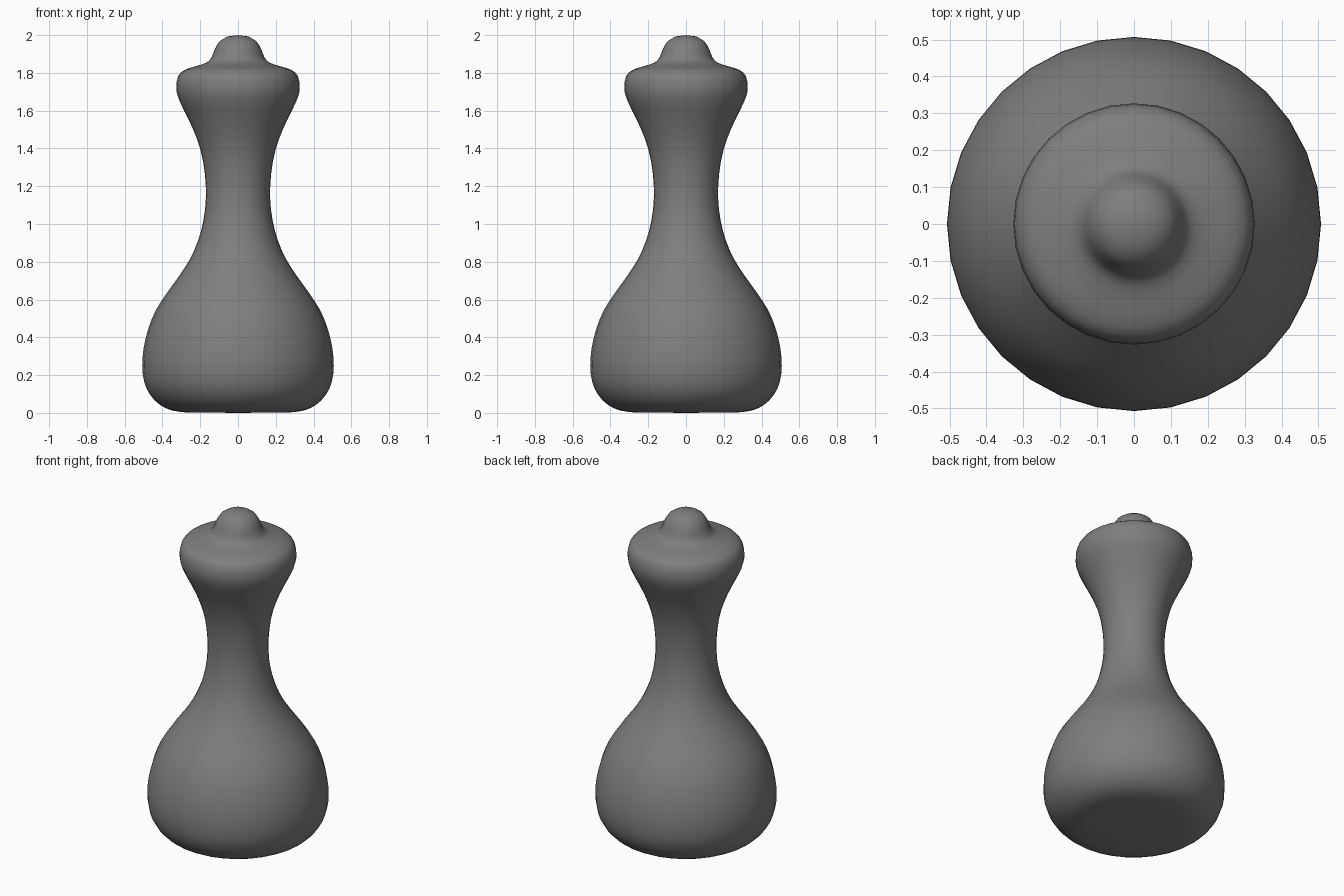
import bpy, bmesh, math
from mathutils import Vector

if "Cube" in bpy.data.objects:
    bpy.data.objects.remove(bpy.data.objects["Cube"])

SIDES = 32

# Outline from foot to tip as (radius, height)
outline = [(0.28, 0.003), (0.345, 0.012), (0.41, 0.04), (0.465, 0.095), (0.497, 0.165),
           (0.507, 0.25), (0.50, 0.34), (0.477, 0.44), (0.437, 0.54), (0.38, 0.63),
           (0.315, 0.72), (0.257, 0.81), (0.212, 0.91), (0.183, 1.02), (0.17, 1.14),
           (0.176, 1.27), (0.198, 1.39), (0.237, 1.50), (0.285, 1.60), (0.317, 1.67),
           (0.327, 1.725), (0.316, 1.785), (0.28, 1.817), (0.22, 1.836), (0.17, 1.853),
           (0.142, 1.878), (0.125, 1.92), (0.10, 1.965), (0.055, 1.993)]


def smooth_curve(points, steps):
    """Catmull-Rom curve through the points."""
    p = [Vector(q) for q in points]
    p = [2 * p[0] - p[1]] + p + [2 * p[-1] - p[-2]]
    result = []
    for a, b, c, d in zip(p, p[1:], p[2:], p[3:]):
        for i in range(steps):
            t = i / steps
            result.append(0.5 * (2 * b + (c - a) * t + (2 * a - 5 * b + 4 * c - d) * t * t
                                 + (3 * b - a - 3 * c + d) * t ** 3))
    return result + [p[-2]]


def lathe(name, profile, bottom_z, top_z):
    bm = bmesh.new()
    rings = [[bm.verts.new((r * math.cos(math.tau * i / SIDES),
                            r * math.sin(math.tau * i / SIDES), z))
              for i in range(SIDES)] for r, z in profile]
    bottom = bm.verts.new((0, 0, bottom_z))
    top = bm.verts.new((0, 0, top_z))
    for i in range(SIDES):
        j = (i + 1) % SIDES
        for lo, hi in zip(rings, rings[1:]):
            bm.faces.new((lo[i], lo[j], hi[j], hi[i]))
        bm.faces.new((bottom, rings[0][j], rings[0][i]))
        bm.faces.new((top, rings[-1][i], rings[-1][j]))
    for f in bm.faces:
        f.smooth = True
    mesh = bpy.data.meshes.new(name)
    bm.to_mesh(mesh)
    bm.free()
    obj = bpy.data.objects.new(name, mesh)
    bpy.context.collection.objects.link(obj)
    return obj


# Turned game piece: bulbous base, waisted stem, flared head and knob
piece = lathe("turned_piece", smooth_curve(outline, 2), 0.0, 2.0)

# Dark grey finish
finish = bpy.data.materials.new("dark_grey")
finish.diffuse_color = (0.21, 0.21, 0.21, 1)
finish.use_nodes = True
finish.node_tree.nodes["Principled BSDF"].inputs["Base Color"].default_value = finish.diffuse_color
piece.data.materials.append(finish)
